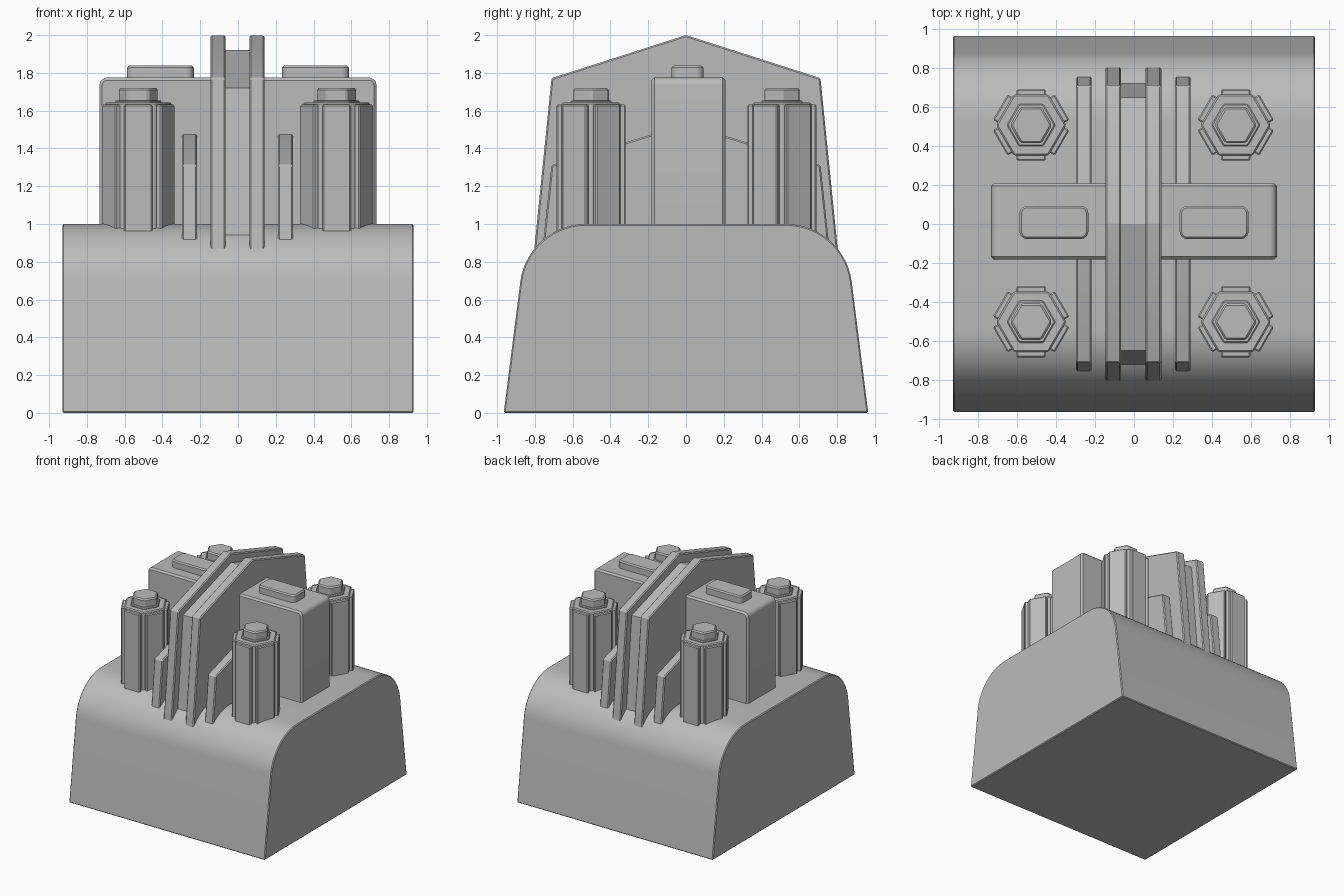
import bpy, bmesh, math
from mathutils import Matrix, Vector

if "Cube" in bpy.data.objects:
    bpy.data.objects.remove(bpy.data.objects["Cube"])

grey = bpy.data.materials.new("plain grey")
grey.use_nodes = True
colour = (0.5, 0.5, 0.5, 1)
grey.diffuse_color = colour
grey.node_tree.nodes["Principled BSDF"].inputs["Base Color"].default_value = colour

# Each axis maps a flat profile (u, v) and an extrusion distance w to 3D
AXES = {
    "x": lambda u, v, w: Vector((w, u, v)),
    "y": lambda u, v, w: Vector((u, w, v)),
    "z": lambda u, v, w: Vector((u, v, w)),
}


def prism(profile, start, end, axis, bevel=0.0, taper=1.0):
    """Extruded profile with its sharp edges chamfered."""
    bm = bmesh.new()
    place = AXES[axis]
    low = [bm.verts.new(place(u, v, start)) for u, v in profile]
    high = [bm.verts.new(place(u * taper, v * taper, end)) for u, v in profile]
    bm.faces.new(low[::-1])
    bm.faces.new(high)
    n = len(profile)
    for i in range(n):
        j = (i + 1) % n
        bm.faces.new((low[i], low[j], high[j], high[i]))
    bmesh.ops.recalc_face_normals(bm, faces=bm.faces)
    if bevel:
        sharp = [e for e in bm.edges if e.calc_face_angle(0) > math.radians(28)]
        bmesh.ops.bevel(bm, geom=sharp, offset=bevel, segments=1,
                        profile=0.5, affect='EDGES', clamp_overlap=True)
    return bm


def finish(name, bm, location=(0, 0, 0)):
    mesh = bpy.data.meshes.new(name)
    bm.to_mesh(mesh)
    bm.free()
    mesh.materials.append(grey)
    obj = bpy.data.objects.new(name, mesh)
    obj.location = location
    bpy.context.collection.objects.link(obj)
    bpy.ops.object.select_all(action='DESELECT')
    obj.select_set(True)
    bpy.context.view_layer.objects.active = obj
    bpy.ops.object.shade_smooth_by_angle(angle=math.radians(28))
    return obj


def arc(cu, cv, r, a0, a1, steps):
    angles = [math.radians(a0 + (a1 - a0) * i / steps) for i in range(steps + 1)]
    return [(cu + r * math.cos(a), cv + r * math.sin(a)) for a in angles]


def mirrored(half):
    """Close a right-hand outline, listed bottom to top, about u = 0."""
    return half + [(-u, v) for u, v in reversed(half) if u > 0]


def hexagon(r):
    return arc(0, 0, r, 0, 300, 5)


# Base with sloping sides and rounded shoulders
shoulder = arc(0.53, 0.65, 0.35, 7.3, 90, 14)
finish("base", prism(mirrored([(0.965, 0)] + shoulder), -0.93, 0.93, "x", 0.007))

# Cross block with rounded upper corners
block = mirrored([(0.733, 0.9)] + arc(0.693, 1.735, 0.04, 0, 90, 5))
finish("cross_block", prism(block, -0.182, 0.208, "y", 0.014))

# Central web between the two tall ridge plates
web = mirrored([(0.735, 0.8), (0.65, 1.72), (0, 1.92)])
finish("centre_web", prism(web, -0.075, 0.07, "x"))

tall = mirrored([(0.81, 0.8), (0.712, 1.772), (0, 2.0)])
low = mirrored([(0.762, 0.85), (0.712, 1.312), (0, 1.53)])
pill = (arc(0.137, 0.045, 0.04, 0, 90, 5) + arc(-0.137, 0.045, 0.04, 90, 180, 5)
        + arc(-0.137, -0.045, 0.04, 180, 270, 5) + arc(0.137, -0.045, 0.04, 270, 360, 5))

for side, s in (("left", 1), ("right", -1)):
    finish(f"{side}_ridge_plate", prism(tall, -0.04, 0.04, "x", 0.008),
           (s * 0.103 - 0.003, 0, 0))
    finish(f"{side}_low_fin", prism(low, -0.04, 0.04, "x", 0.008),
           (s * 0.254 - 0.003, 0, 0))
    finish(f"{side}_block_cap", prism(pill, 1.74, 1.838, "z", 0.01),
           (s * 0.411, 0.008, 0))

    # Hexagonal posts with a pad on each flat and a bolt on top
    for end, t in (("front", -1), ("back", 1)):
        spot = (s * 0.525 - 0.003, t * 0.505 + 0.003, 0)
        name = f"{end}_{side}"
        finish(f"{name}_post", prism(hexagon(0.18), 0.85, 1.642, "z", 0.008), spot)
        finish(f"{name}_washer", prism(hexagon(0.125), 1.63, 1.655, "z", 0.006), spot)
        finish(f"{name}_bolt", prism(hexagon(0.108), 1.64, 1.72, "z", 0.01), spot)
        pads = bmesh.new()
        for i in range(6):
            pad = prism([(-0.075, 0.13), (0.075, 0.13), (0.075, 0.183), (-0.075, 0.183)],
                        0.85, 1.632, "z", 0.007)
            pad.transform(Matrix.Rotation(math.radians(60 * i), 4, 'Z'))
            part = bpy.data.meshes.new("pad_part")
            pad.to_mesh(part)
            pad.free()
            pads.from_mesh(part)
            bpy.data.meshes.remove(part)
        finish(f"{name}_post_pads", pads, spot)
